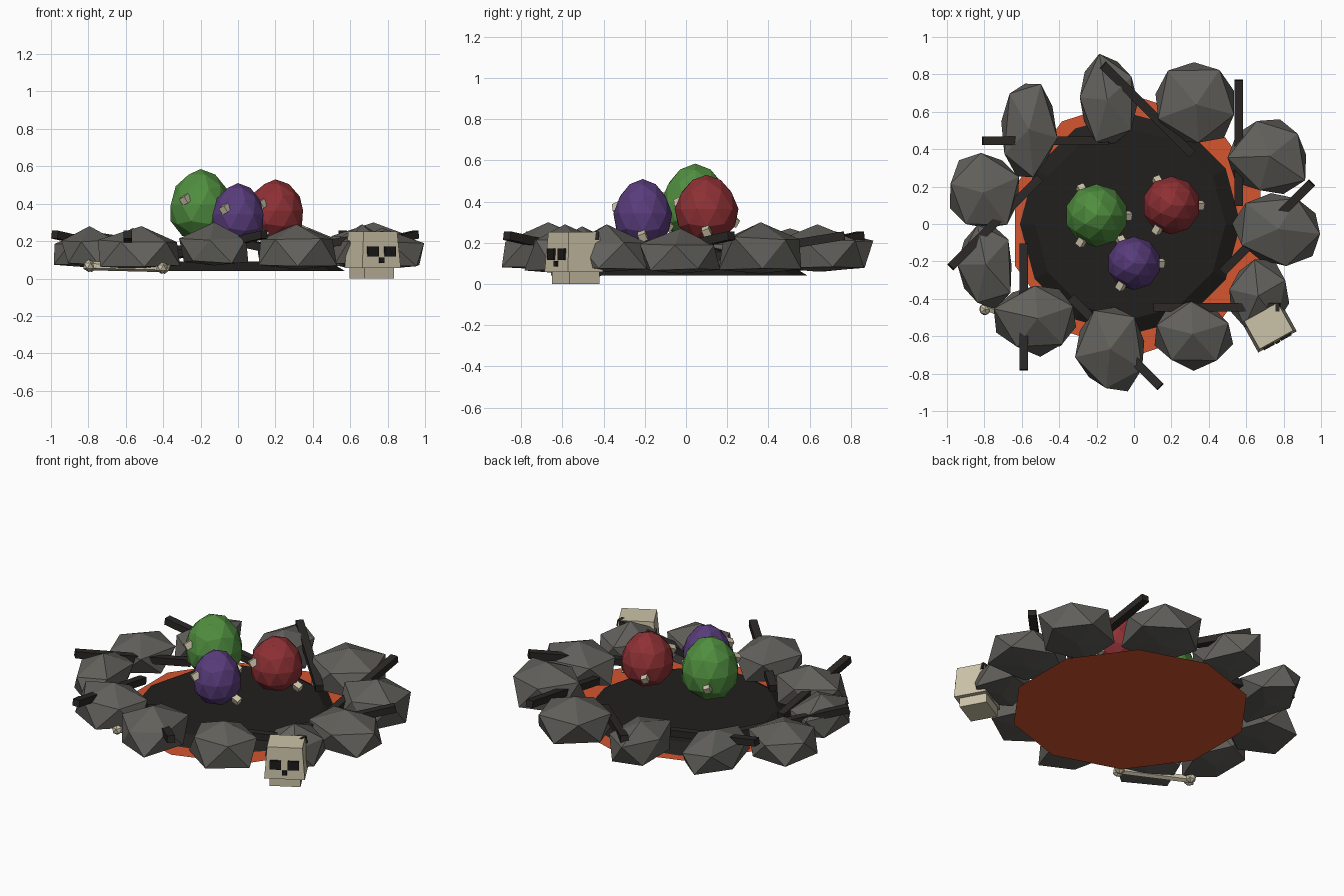
import bpy, bmesh, math, random
from mathutils import Matrix, Vector

if "Cube" in bpy.data.objects:
    bpy.data.objects.remove(bpy.data.objects["Cube"])

random.seed(7)


def material(name, rgb):
    m = bpy.data.materials.new(name)
    m.diffuse_color = (*rgb, 1)
    m.use_nodes = True
    m.node_tree.nodes["Principled BSDF"].inputs["Base Color"].default_value = m.diffuse_color
    return m


STONE = material("stone", (0.12, 0.117, 0.105))
ASH = material("ash", (0.015, 0.014, 0.013))
WOOD = material("charred_wood", (0.024, 0.021, 0.019))
EMBER = material("ember", (0.66, 0.09, 0.03))
BONE = material("bone", (0.6, 0.54, 0.39))
SOCKET = material("socket", (0.012, 0.011, 0.01))


def finish(bm, name, mat):
    me = bpy.data.meshes.new(name)
    bm.to_mesh(me)
    bm.free()
    me.materials.append(mat)
    ob = bpy.data.objects.new(name, me)
    bpy.context.collection.objects.link(ob)
    return ob


def add_box(bm, size, loc, rot=Matrix(), taper=1.0):
    """Box, optionally narrower at the top."""
    vs = bmesh.ops.create_cube(bm, size=1)["verts"]
    for v in vs:
        t = taper if v.co.z > 0 else 1
        p = Vector((v.co.x * size[0] * t, v.co.y * size[1] * t, v.co.z * size[2]))
        v.co = rot @ p + Vector(loc)


def rock(i, x, y, w, d, z0, z1):
    """Jittered icosahedron with a flattened base, fitted to a bounding box."""
    bm = bmesh.new()
    bmesh.ops.create_icosphere(bm, subdivisions=1, radius=1)
    turn = Matrix.Rotation(math.atan2(y, x) + random.uniform(-.3, .3), 3, 'Z')
    for v in bm.verts:
        v.co = turn @ (v.co * random.uniform(0.9, 1.12))
        v.co.z = max(v.co.z, -0.58)
    lo = [min(v.co[k] for v in bm.verts) for k in range(3)]
    hi = [max(v.co[k] for v in bm.verts) for k in range(3)]
    mn = (x - w / 2, y - d / 2, z0)
    size = (w, d, z1 - z0)
    for v in bm.verts:
        v.co = [mn[k] + (v.co[k] - lo[k]) / (hi[k] - lo[k]) * size[k] for k in range(3)]
    finish(bm, f"rim_rock_{i}", STONE)


# Ring of boulders: x, y, width, depth, bottom, top
rocks = [
    (0.76, -0.03, .47, .39, .05, .27), (0.71, 0.36, .42, .40, .05, .30),
    (0.325, 0.65, .42, .43, .06, .29), (-0.135, 0.67, .31, .48, .06, .27),
    (-0.56, 0.50, .30, .50, .06, .27), (-0.80, 0.18, .37, .40, .06, .26),
    (-0.80, -0.23, .29, .45, .06, .28), (-0.53, -0.52, .44, .38, .05, .28),
    (-0.13, -0.67, .37, .45, .07, .30), (0.32, -0.60, .42, .37, .05, .29),
    (0.67, -0.38, .32, .38, .06, .29)]
for i, r in enumerate(rocks):
    rock(i, *r)

# Glowing ember sheet below the ash bed
bm = bmesh.new()
bmesh.ops.create_circle(bm, cap_ends=True, segments=10, radius=0.69,
                        matrix=Matrix.Translation((0.02, -0.01, 0.04))
                        @ Matrix.Rotation(math.radians(36), 4, 'Z'))
finish(bm, "ember_bed", EMBER)

# Ash bed
bm = bmesh.new()
bmesh.ops.create_cone(bm, cap_ends=True, segments=12, radius1=0.59, radius2=0.51,
                      depth=0.049, matrix=Matrix.Translation((-0.02, 0, 0.0655)))
finish(bm, "ash_bed", ASH)

# Charred sticks: raised outer tip, heading in 45 degree steps
tips = [(.78, -.445), (.95, .22), (.56, .77), (-.165, .85),
        (-.81, .445), (-.98, -.23), (-.59, -.78), (.14, -.87)]
for i, (x, y) in enumerate(tips):
    bm = bmesh.new()
    rot = Matrix.Rotation(i * math.pi / 4, 3, 'Z') @ Matrix.Rotation(-0.16, 3, 'Y')
    add_box(bm, (0.68, 0.047, 0.042), Vector((x, y, 0.235)) - rot @ Vector((.34, 0, 0)), rot)
    finish(bm, f"stick_{i}", WOOD)

# Eggs with three small horn studs each
eggs = [("green", (-.2, .045), .165, .20, .585, (.08, .27, .05)),
        ("red", (.2, .1), .152, .20, .53, (.27, .03, .035)),
        ("purple", (0, -.21), .14, .175, .51, (.10, .045, .2))]
for name, (x, y), r, z0, z1, rgb in eggs:
    bm = bmesh.new()
    bmesh.ops.create_icosphere(bm, subdivisions=2, radius=1)
    mid, half = (z0 + z1) / 2, (z1 - z0) / 2
    for v in bm.verts:
        s = r * (1.02 - 0.14 * v.co.z)
        v.co = (x + v.co.x * s, y + v.co.y * s, mid + v.co.z * half)
    finish(bm, f"{name}_egg", material(f"{name}_shell", rgb))
    bm = bmesh.new()
    for k, dz in enumerate((-.11, -.06, .03)):
        a = k * 2 * math.pi / 3
        rot = Matrix.Rotation(a, 3, 'Z') @ Matrix.Rotation(0.4, 3, 'Y') @ Matrix.Rotation(0.4, 3, 'X')
        reach = r * 0.98
        add_box(bm, (.045, .038, .04),
                (x + reach * math.cos(a), y + reach * math.sin(a), mid + dz), rot)
    finish(bm, f"{name}_egg_studs", BONE)

# Skull: cranium, jaw, eye sockets and nose, turned to the front right
turn = Matrix.Rotation(math.radians(29), 3, 'Z')
base = Vector((.72, -.545, 0))


def skull_box(name, size, loc, mat, taper=1.0):
    bm = bmesh.new()
    add_box(bm, size, base + turn @ Vector(loc), turn, taper)
    finish(bm, name, mat)


skull_box("skull_cranium", (.235, .195, .195), (0, 0, .155), BONE, .87)
skull_box("skull_jaw", (.18, .165, .07), (0, .01, .035), BONE)
for side in (-1, 1):
    skull_box(f"skull_eye_{side}", (.065, .025, .055), (side * .052, -.09, .145), SOCKET)
skull_box("skull_nose", (.028, .02, .028), (0, -.095, .098), SOCKET)

# Loose bone: shaft with two knobs at each end
a, b = Vector((-.79, -.44, .068)), Vector((-.40, -.61, .058))
rot = (b - a).to_track_quat('Z', 'Y').to_matrix().to_4x4()
side = (b - a).cross(Vector((0, 0, 1))).normalized() * .018
bm = bmesh.new()
bmesh.ops.create_cone(bm, cap_ends=True, segments=6, radius1=.024, radius2=.024,
                      depth=(b - a).length, matrix=Matrix.Translation((a + b) / 2) @ rot)
for end in (a, b):
    for s in (-1, 1):
        bmesh.ops.create_icosphere(bm, subdivisions=1, radius=.034,
                                   matrix=Matrix.Translation(end + side * s))
finish(bm, "loose_bone", BONE)
